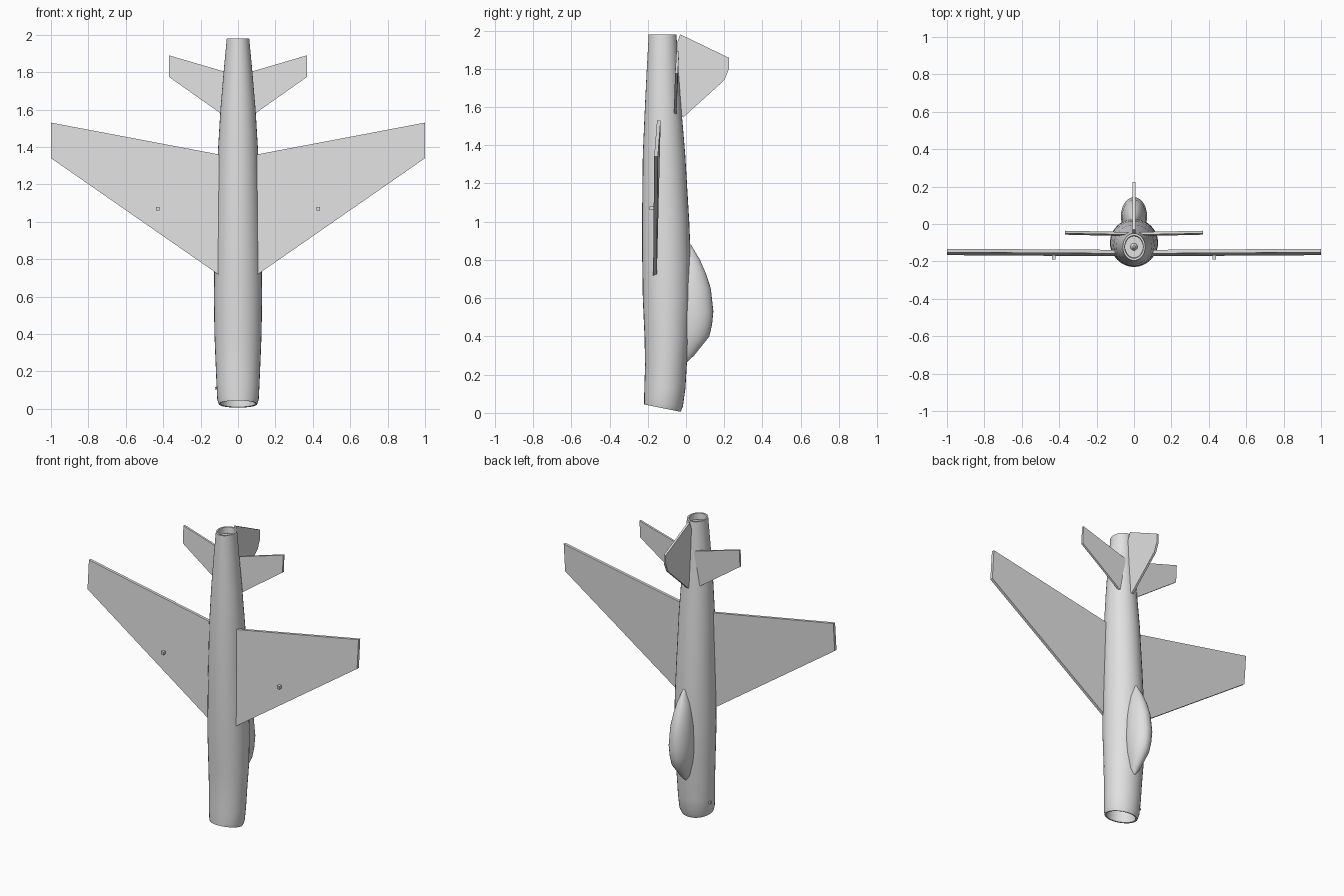
import bpy, bmesh, math
from mathutils import Vector

if "Cube" in bpy.data.objects:
    bpy.data.objects.remove(bpy.data.objects["Cube"])

grey = bpy.data.materials.new("plain light grey")
grey.diffuse_color = (0.75, 0.75, 0.75, 1)
grey.use_nodes = True
grey.node_tree.nodes["Principled BSDF"].inputs["Base Color"].default_value = grey.diffuse_color


def finish(bm, name, smooth=False):
    bmesh.ops.recalc_face_normals(bm, faces=bm.faces)
    mesh = bpy.data.meshes.new(name)
    bm.to_mesh(mesh)
    bm.free()
    mesh.materials.append(grey)
    ob = bpy.data.objects.new(name, mesh)
    bpy.context.collection.objects.link(ob)
    if smooth:
        bpy.ops.object.select_all(action='DESELECT')
        ob.select_set(True)
        bpy.context.view_layer.objects.active = ob
        bpy.ops.object.shade_smooth_by_angle(angle=math.radians(35))
    return ob


def loft(name, sections, n=32):
    """Skin elliptical rings (z, half width, y min, y max, slant) and cap the ends."""
    bm = bmesh.new()
    rings = []
    for z, rx, y0, y1, slant in sections:
        cy, ry = (y0 + y1) / 2, (y1 - y0) / 2
        ring = []
        for i in range(n):
            a = 2 * math.pi * i / n
            dy = ry * math.sin(a)
            ring.append(bm.verts.new((rx * math.cos(a), cy + dy, z + slant * dy)))
        rings.append(ring)
    for a, b in zip(rings, rings[1:]):
        for i in range(n):
            j = (i + 1) % n
            bm.faces.new((a[i], a[j], b[j], b[i]))
    bm.faces.new(rings[0])
    bm.faces.new(rings[-1])
    return finish(bm, name, True)


def prism(name, outline, offset):
    """Extrude a flat outline symmetrically by +-offset."""
    bm = bmesh.new()
    off = Vector(offset)
    a = [bm.verts.new(Vector(p) - off) for p in outline]
    b = [bm.verts.new(Vector(p) + off) for p in outline]
    n = len(a)
    bm.faces.new(a)
    bm.faces.new(b)
    for i in range(n):
        j = (i + 1) % n
        bm.faces.new((a[i], a[j], b[j], b[i]))
    return finish(bm, name)


def box(name, centre, size):
    bm = bmesh.new()
    bmesh.ops.create_cube(bm, size=1)
    for v in bm.verts:
        v.co = Vector(c + s * k for c, s, k in zip(centre, size, v.co))
    return finish(bm, name)


# Fuselage: intake duct inside, slanted lip, outer skin, nozzle wall inside
loft("fuselage", [
    (0.30, 0.085, -0.195, -0.025, 0),
    (0.10, 0.088, -0.203, -0.030, -0.10),
    (0.027, 0.093, -0.211, -0.038, -0.20),
    (0.025, 0.103, -0.219, -0.028, -0.20),
    (0.05, 0.111, -0.219, -0.016, -0.16),
    (0.13, 0.115, -0.218, -0.003, 0),
    (0.25, 0.120, -0.214, 0.004, 0),
    (0.40, 0.126, -0.217, 0.019, 0),
    (0.60, 0.129, -0.226, 0.027, 0),
    (0.80, 0.126, -0.229, 0.025, 0),
    (1.00, 0.120, -0.230, 0.017, 0),
    (1.35, 0.109, -0.226, -0.004, 0),
    (1.60, 0.094, -0.215, -0.025, 0),
    (1.80, 0.077, -0.205, -0.040, 0),
    (1.98, 0.060, -0.195, -0.050, 0),
    (1.98, 0.050, -0.183, -0.062, 0),
    (1.94, 0.048, -0.180, -0.065, 0),
])
# Small cone inside the nozzle
loft("nozzle_cone", [(1.935, 0.022, -0.144, -0.100, 0),
                     (1.965, 0.006, -0.128, -0.116, 0)], 16)

# Bubble canopy
loft("canopy", [
    (0.26, 0.004, -0.02, 0.000, 0),
    (0.30, 0.030, -0.04, 0.042, 0),
    (0.40, 0.058, -0.06, 0.122, 0),
    (0.46, 0.066, -0.06, 0.136, 0),
    (0.53, 0.070, -0.06, 0.143, 0),
    (0.65, 0.064, -0.06, 0.130, 0),
    (0.73, 0.052, -0.05, 0.104, 0),
    (0.80, 0.038, -0.04, 0.073, 0),
    (0.88, 0.010, -0.02, 0.026, 0),
], 28)

# Swept wings, tailplanes and small under-wing stubs on both sides
for side, s in (("left", -1), ("right", 1)):
    prism(side + "_wing", [
        (s * 0.05, -0.163, 0.68), (s * 1.0, -0.157, 1.34),
        (s * 1.0, -0.142, 1.53), (s * 0.05, -0.148, 1.35)], (0, 0.0095, 0))
    prism(side + "_tailplane", [
        (s * 0.03, -0.058, 1.535), (s * 0.37, -0.050, 1.775),
        (s * 0.37, -0.043, 1.89), (s * 0.03, -0.050, 1.79)], (0, 0.007, 0))
    box(side + "_wing_stub", (s * 0.43, -0.178, 1.07), (0.018, 0.024, 0.02))

# Upright tail fin
prism("tail_fin", [
    (0, -0.03, 1.98), (0, 0.225, 1.857), (0, 0.225, 1.80), (0, 0.20, 1.74),
    (0, -0.015, 1.545), (0, -0.06, 1.60), (0, -0.06, 1.90)], (0.007, 0, 0))

# Tiny sensor on the nose flank
box("nose_sensor", (-0.117, -0.09, 0.11), (0.014, 0.014, 0.014))
